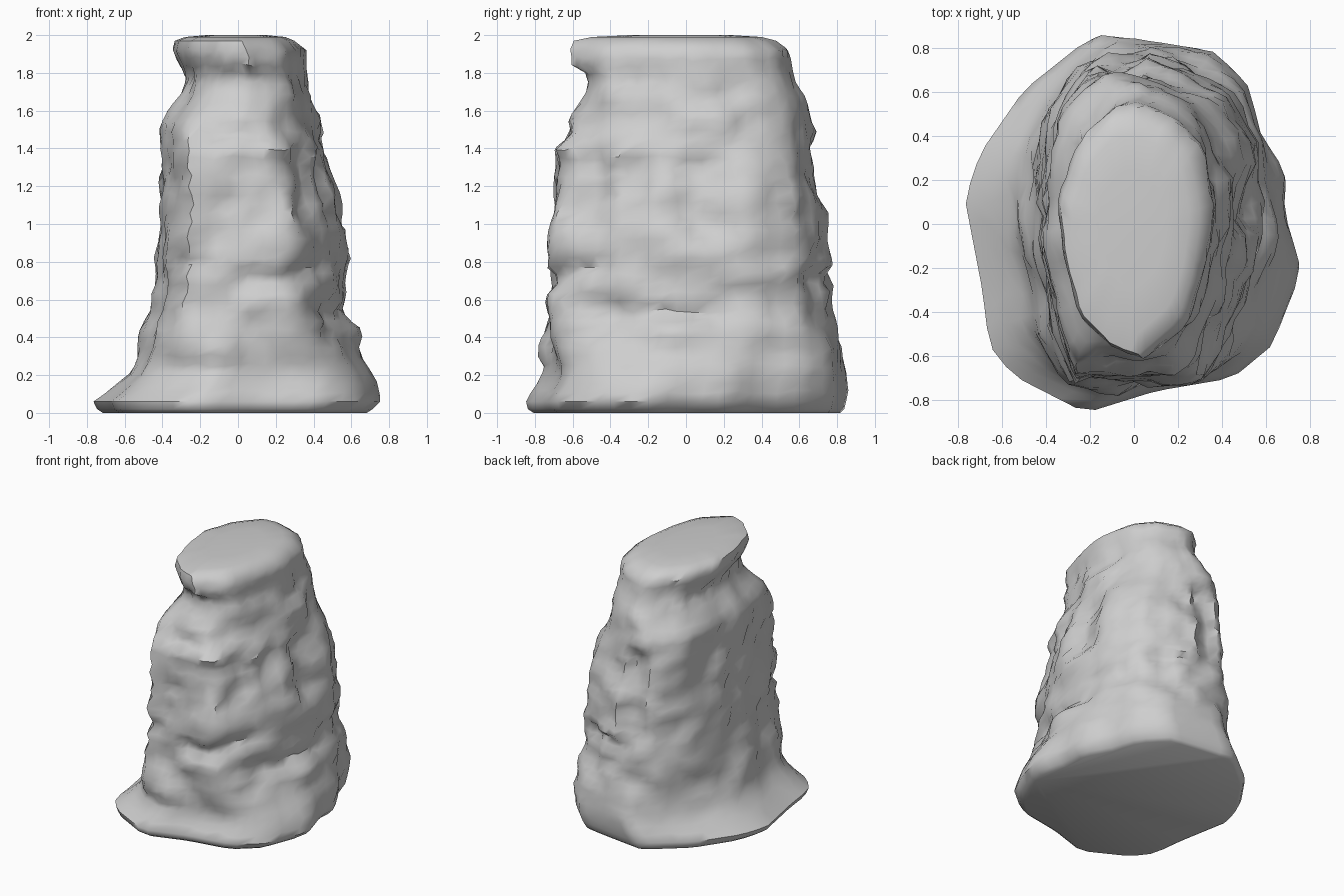
import bpy
import bmesh
import math
import random
from mathutils import Vector, noise

random.seed(4)
SEGMENTS = 56
COURSES = 40

old = bpy.data.objects.get("Cube")
if old:
    bpy.data.objects.remove(old)

# Horizontal outlines: spreading foot, blocky middle and slim cap
FOOT = [(-.2, .86), (.05, .83), (.33, .79), (.5, .62), (.57, .4), (.69, .2),
        (.68, .05), (.76, -.22), (.63, -.55), (.45, -.7), (.1, -.76), (-.22, -.86),
        (-.55, -.69), (-.66, -.55), (-.69, -.3), (-.77, .12), (-.7, .33), (-.5, .62)]
MIDDLE = [(-.1, .79), (.2, .74), (.45, .62), (.57, .4), (.61, .1), (.55, -.2),
          (.43, -.5), (.28, -.67), (-.31, -.68), (-.42, -.45), (-.44, -.2),
          (-.5, 0), (-.45, .3), (-.42, .5), (-.27, .7)]
CAP = [(0, .6), (.2, .52), (.33, .38), (.37, .1), (.36, -.1), (.25, -.45),
       (.05, -.61), (-.1, -.55), (-.25, -.4), (-.33, -.1), (-.35, .15),
       (-.27, .4), (-.1, .57)]

# Extents at each height: z, x low, x high, y low, y high
EXTENTS = [
    (0, -.72, .69, -.82, .82), (.02, -.75, .72, -.85, .84), (.06, -.77, .76, -.86, .85),
    (.12, -.69, .76, -.82, .86), (.22, -.58, .73, -.77, .86), (.38, -.53, .66, -.77, .83),
    (.55, -.49, .6, -.73, .79), (.9, -.45, .6, -.73, .79),
    (1.2, -.42, .53, -.69, .74), (1.4, -.43, .48, -.68, .69),
    (1.52, -.42, .41, -.61, .71), (1.66, -.33, .4, -.57, .67),
    (1.76, -.29, .37, -.54, .61), (1.82, -.31, .36, -.61, .57),
    (1.92, -.35, .36, -.62, .56), (1.97, -.33, .3, -.6, .49),
]

# Clefts, and bulges where depth is negative: angle, height, half angle, half height, depth
CLEFTS = [
    (8, 1.12, 11, .2, .07), (12, 1.54, 16, .07, -.03), (33, 1.15, 8, .2, -.02),
    (-30, 1.2, 6, .15, .04), (-55, 1.2, 6, .22, .06), (95, 1.1, 6, .3, .07),
    (-77, .7, 14, .05, .04), (-55, .77, 12, .04, .04), (-12, .52, 30, .04, .03),
    (-85, 1.47, 25, .03, .03), (180, 1, 8, .3, .03), (-115, .78, 12, .04, .03),
    (140, 1.3, 10, .2, .03), (75, .72, 18, .04, .04), (-105, .38, 14, .1, -.02),
]


def clamp(t):
    return max(0.0, min(1.0, t))


def normalised(outline):
    """Fit an outline to a box from -1 to 1."""
    xs, ys = zip(*outline)
    def fit(v, vals):
        return 2 * (v - min(vals)) / (max(vals) - min(vals)) - 1
    return [Vector((fit(x, xs), fit(y, ys))) for x, y in outline]


def reach(outline, angle):
    """Distance from the centre to the outline along an angle."""
    ray = Vector((math.cos(angle), math.sin(angle)))
    best = 0.0
    for a, b in zip(outline, outline[1:] + outline[:1]):
        edge = b - a
        det = ray.cross(edge)
        if abs(det) > 1e-9:
            along, side = a.cross(edge) / det, a.cross(ray) / det
            if along > 0 and -1e-6 <= side <= 1 + 1e-6:
                best = max(best, along)
    return best


def extents_at(z):
    for low, high in zip(EXTENTS, EXTENTS[1:]):
        if z <= high[0]:
            t = (z - low[0]) / (high[0] - low[0])
            return [p + (q - p) * t for p, q in zip(low[1:], high[1:])]
    return EXTENTS[-1][1:]


def weathering(p, z):
    """Inward shift from stacked blocks, rough stone and clefts."""
    angle = math.degrees(math.atan2(p.y, p.x))
    course = math.floor(z * 6 + noise.noise(p * 2))
    block = noise.cell(Vector((angle / 27 + course * .4, course, 3)))
    rough = noise.noise(p * 4) + .8 * noise.noise(p * 8)
    strength = clamp((z - .1) / .3) * (.3 if z > 1.78 else 1)
    shift = strength * (.01 + .014 * block + .032 * rough)
    for a, h, half_a, half_h, depth in CLEFTS:
        turn = (angle - a + 180) % 360 - 180
        falloff = max(abs(turn) / half_a, abs(z - h) / half_h)
        shift += depth * clamp(2 * (1.3 - falloff))
    return shift


outlines = [normalised(o) for o in (FOOT, MIDDLE, CAP)]
heights = [0, .02, .06] + [.11 + 1.86 * i / (COURSES - 1) for i in range(COURSES)]
bm = bmesh.new()

# Stacked rings from foot to cap
rings = []
for base_z in heights:
    ring = []
    for i in range(SEGMENTS):
        angle = 2 * math.pi * i / SEGMENTS
        z = base_z
        if .1 < z < 1.93:
            angle += random.uniform(-.025, .025)
            z += random.uniform(-.012, .012)
        foot, middle, cap = (reach(o, angle) for o in outlines)
        to_middle = clamp((z - .15) / .4)
        to_cap = clamp((z - 1.5) / .32)
        radius = foot + (middle - foot) * to_middle
        radius += (cap - radius) * to_cap
        x0, x1, y0, y1 = extents_at(z)
        p = Vector(((x0 + x1) / 2 + (x1 - x0) / 2 * radius * math.cos(angle),
                    (y0 + y1) / 2 + (y1 - y0) / 2 * radius * math.sin(angle), z))
        inward = Vector((-p.x, -p.y, 0)).normalized()
        p += inward * weathering(p, z)
        # The underside of the cap dips towards the back and wavers
        if 1.6 < z < 1.9:
            p.z += (1 - abs(z - 1.75) / .15) * (-.035 * p.y + .03 * noise.noise(p * 3))
        ring.append(bm.verts.new(p))
    rings.append(ring)

# Softly rounded flat summit
for scale, z in ((.84, 1.99), (.5, 2.0)):
    rings.append([bm.verts.new((v.co.x * scale, v.co.y * scale, z))
                  for v in rings[len(heights) - 1]])

for lower, upper in zip(rings, rings[1:]):
    for i in range(SEGMENTS):
        j = (i + 1) % SEGMENTS
        bm.faces.new((lower[i], lower[j], upper[j], upper[i]))
bm.faces.new(rings[-1])
bm.faces.new(rings[0][::-1])
bmesh.ops.recalc_face_normals(bm, faces=bm.faces)

mesh = bpy.data.meshes.new("rock_pillar")
bm.to_mesh(mesh)
bm.free()
rock = bpy.data.objects.new("rock_pillar", mesh)
bpy.context.collection.objects.link(rock)

# Plain stone colour
stone = bpy.data.materials.new("stone_grey")
stone.use_nodes = True
grey = (.62, .62, .62, 1)
stone.diffuse_color = grey
stone.node_tree.nodes["Principled BSDF"].inputs["Base Color"].default_value = grey
mesh.materials.append(stone)

bpy.ops.object.select_all(action='DESELECT')
rock.select_set(True)
bpy.context.view_layer.objects.active = rock
bpy.ops.object.shade_smooth_by_angle(angle=math.radians(50))
